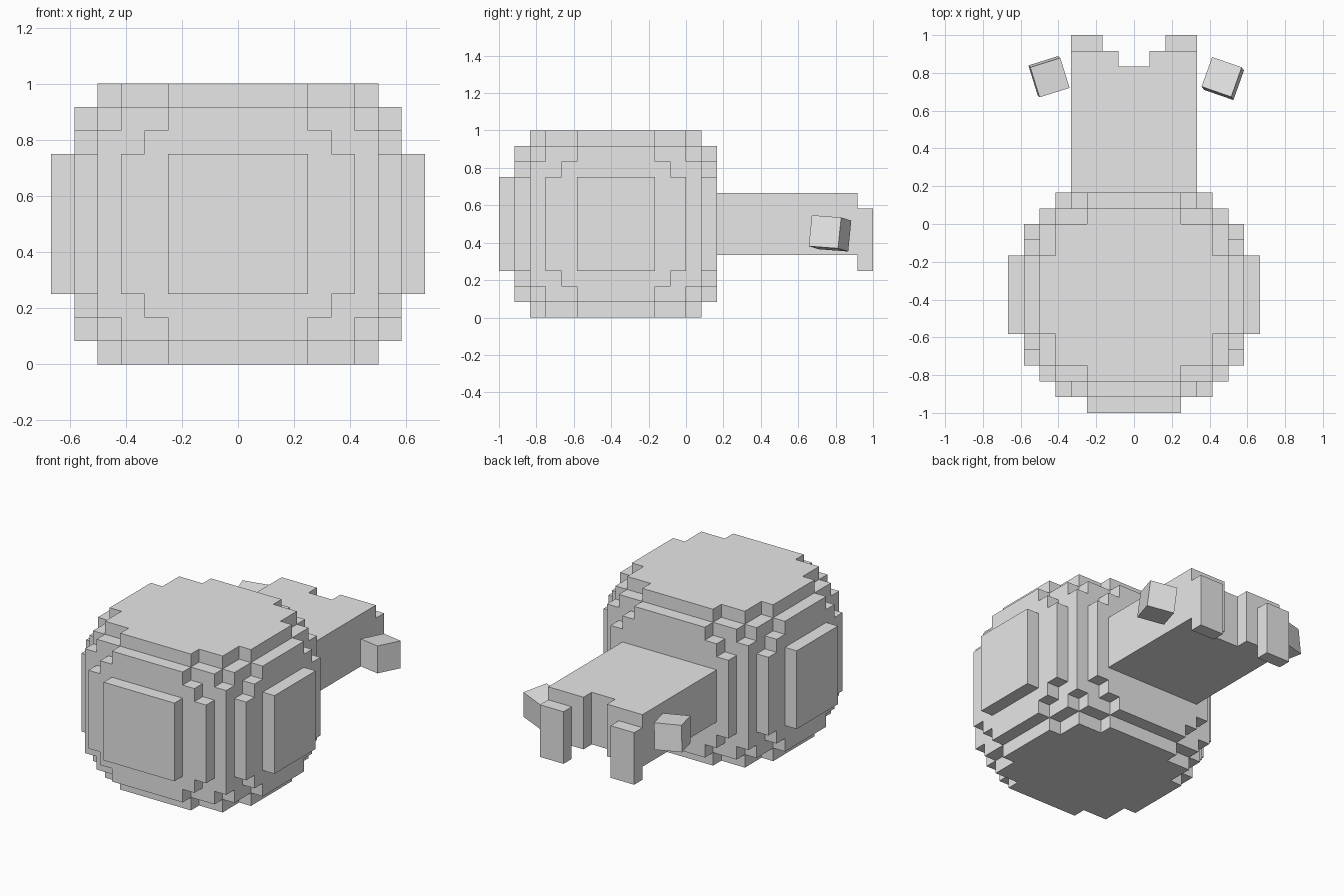
import bpy, bmesh
from mathutils import Vector, Matrix

if "Cube" in bpy.data.objects:
    bpy.data.objects.remove(bpy.data.objects["Cube"])

U = 1 / 12  # grid step
grey = bpy.data.materials.new("plain grey")
grey.diffuse_color = (0.8, 0.8, 0.8, 1)
grey.use_nodes = True
grey.node_tree.nodes["Principled BSDF"].inputs["Base Color"].default_value = grey.diffuse_color


def add_object(name, bm):
    bmesh.ops.recalc_face_normals(bm, faces=bm.faces)
    mesh = bpy.data.meshes.new(name)
    bm.to_mesh(mesh)
    bm.free()
    mesh.materials.append(grey)
    obj = bpy.data.objects.new(name, mesh)
    bpy.context.collection.objects.link(obj)
    return obj


def block_shape(name, boxes):
    """Outer skin of a union of grid boxes (x0, x1, y0, y1, z0, z1)."""
    cells = {(x, y, z) for x0, x1, y0, y1, z0, z1 in boxes
             for x in range(x0, x1) for y in range(y0, y1) for z in range(z0, z1)}
    bm = bmesh.new()
    points = {}

    def vert(p):
        if p not in points:
            points[p] = bm.verts.new(Vector(p) * U)
        return points[p]

    for c in cells:
        for axis in range(3):
            for side in (0, 1):
                n = list(c)
                n[axis] += 2 * side - 1
                if tuple(n) in cells:
                    continue
                ring = [(0, 0), (1, 0), (1, 1), (0, 1)]
                if not side:
                    ring.reverse()
                quad = []
                for a, b in ring:
                    p = list(c)
                    p[axis] += side
                    p[(axis + 1) % 3] += a
                    p[(axis + 2) % 3] += b
                    quad.append(vert(tuple(p)))
                bm.faces.new(quad)
    bmesh.ops.dissolve_limit(bm, angle_limit=0.01, verts=bm.verts, edges=bm.edges)
    return add_object(name, bm)


def centred(hx, depth, hz):
    """Box centred on the rounded body."""
    y0 = (-9 - depth) // 2
    return (-hx, hx, y0, y0 + depth, 6 - hz, 6 + hz)


# Rounded body: half width, full depth, half height of each stacked slab
slabs = [(8, 5, 3),
         (7, 5, 5), (7, 7, 4), (7, 9, 3),
         (3, 13, 5), (4, 13, 4), (5, 13, 3),
         (3, 11, 6), (5, 9, 6), (6, 5, 6),
         (5, 11, 5), (6, 9, 5), (6, 11, 4)]
front_plate = (-3, 3, -12, -11, 3, 9)
block_shape("body", [centred(*s) for s in slabs] + [front_plate])

# Rear block with a notch in its end
block_shape("rear_block", [(-4, 4, 2, 10, 4, 8), (-4, -1, 10, 11, 4, 8), (1, 4, 10, 11, 4, 8)])

# Two hanging end plates
for side, x0 in (("left", -4), ("right", 2)):
    block_shape(side + "_end_plate", [(x0, x0 + 2, 11, 12, 3, 7)])


# Tilted side cubes
def tilted_cube(name, centre, x_axis, z_axis):
    z = Vector(z_axis).normalized()
    y = z.cross(Vector(x_axis)).normalized()
    x = y.cross(z)
    rot = Matrix((x, y, z)).transposed().to_4x4()
    bm = bmesh.new()
    bmesh.ops.create_cube(bm, size=2 * U, matrix=Matrix.Translation(centre) @ rot)
    add_object(name, bm)


tilted_cube("right_side_cube", (0.47, 0.77, 0.45), (0.95, -0.33, 0.10), (-0.07, 0.10, 0.99))
tilted_cube("left_side_cube", (-0.45, 0.78, 0.53), (0.95, 0.30, -0.07), (0.06, -0.06, 1))
